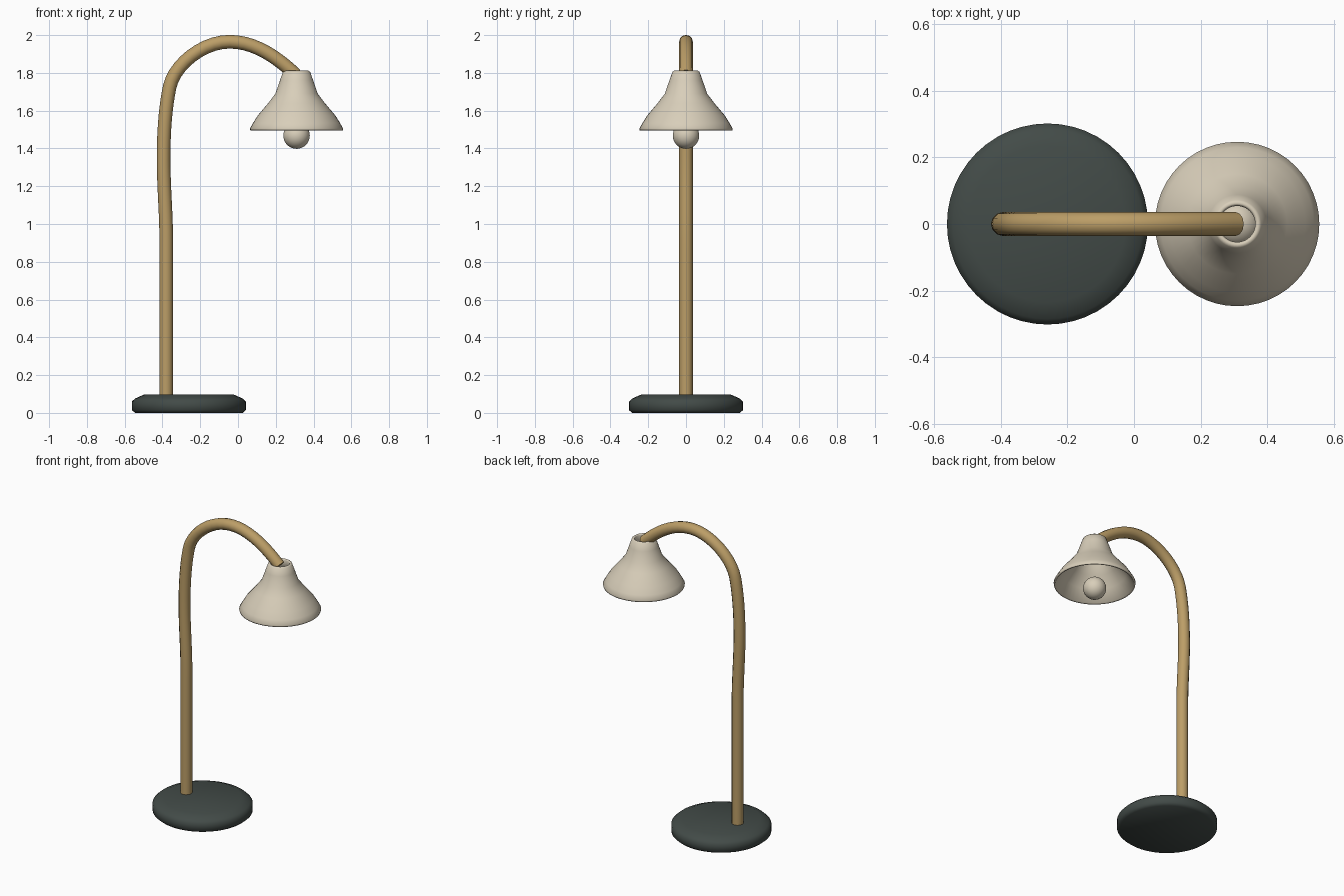
import bpy, bmesh, math
from mathutils import Vector

cube = bpy.data.objects.get("Cube")
if cube:
    bpy.data.objects.remove(cube, do_unlink=True)


def material(name, rgb):
    m = bpy.data.materials.new(name)
    m.use_nodes = True
    m.diffuse_color = (*rgb, 1)
    m.node_tree.nodes["Principled BSDF"].inputs["Base Color"].default_value = (*rgb, 1)
    return m


dark = material("dark_green_grey", (0.055, 0.07, 0.064))
brass = material("warm_brass", (0.50, 0.34, 0.135))
cream = material("cream", (0.69, 0.62, 0.49))


def lathe(name, profile, x, mat, closed=False, steps=48):
    """Revolve an (r, z) profile around a vertical axis at x."""
    bm = bmesh.new()
    verts = [bm.verts.new((r, 0, z)) for r, z in profile]
    edges = [bm.edges.new(pair) for pair in zip(verts, verts[1:])]
    if closed:
        edges.append(bm.edges.new((verts[-1], verts[0])))
    bmesh.ops.spin(bm, geom=verts + edges, cent=(0, 0, 0), axis=(0, 0, 1),
                   angle=math.tau, steps=steps, use_duplicate=False)
    bmesh.ops.remove_doubles(bm, verts=bm.verts, dist=0.0001)
    bmesh.ops.recalc_face_normals(bm, faces=bm.faces)
    for f in bm.faces:
        f.smooth = True
    mesh = bpy.data.meshes.new(name)
    bm.to_mesh(mesh)
    bm.free()
    mesh.materials.append(mat)
    obj = bpy.data.objects.new(name, mesh)
    obj.location.x = x
    bpy.context.collection.objects.link(obj)
    return obj


# Round weighted base
lathe("base", [(0, 0), (0.285, 0), (0.302, 0.015), (0.302, 0.06),
               (0.285, 0.076), (0.235, 0.098), (0, 0.098)], -0.26, dark)

# Flared shade: outer wall down, rim, inner wall back up
outer = [(0.062, 1.812), (0.072, 1.805), (0.088, 1.76), (0.112, 1.69), (0.15, 1.64),
         (0.205, 1.575), (0.23, 1.535), (0.247, 1.505), (0.245, 1.496)]
inner = [(0.235, 1.498), (0.19, 1.57), (0.136, 1.635), (0.098, 1.687),
         (0.074, 1.755), (0.054, 1.805)]
lathe("shade", outer + inner, 0.31, cream, closed=True)

# Bulb
bulb = [(0.07 * math.sin(math.pi * i / 16), 1.468 + 0.07 * math.cos(math.pi * i / 16))
        for i in range(17)]
lathe("bulb", bulb, 0.31, cream, steps=32)

# Bent stem: points are (position, handle offset) in the xz plane
stem = [((-0.38, 0.08), (0, 0.25)), ((-0.38, 0.92), (0, 0.13)),
        ((-0.394, 1.34), (0, 0.13)), ((-0.362, 1.725), (0.025, 0.12)),
        ((-0.045, 1.965), (0.14, 0)), ((0.305, 1.79), (0.09, -0.085))]
curve = bpy.data.curves.new("stem", "CURVE")
curve.dimensions = "3D"
curve.resolution_u = 10
curve.bevel_depth = 0.036
curve.bevel_resolution = 4
curve.use_fill_caps = True
spline = curve.splines.new("BEZIER")
spline.bezier_points.add(len(stem) - 1)
for p, ((x, z), (dx, dz)) in zip(spline.bezier_points, stem):
    p.handle_left_type = p.handle_right_type = "FREE"
    p.co = (x, 0, z)
    offset = Vector((dx, 0, dz))
    p.handle_left = p.co - offset
    p.handle_right = p.co + offset
curve.materials.append(brass)
bpy.context.collection.objects.link(bpy.data.objects.new("stem", curve))
